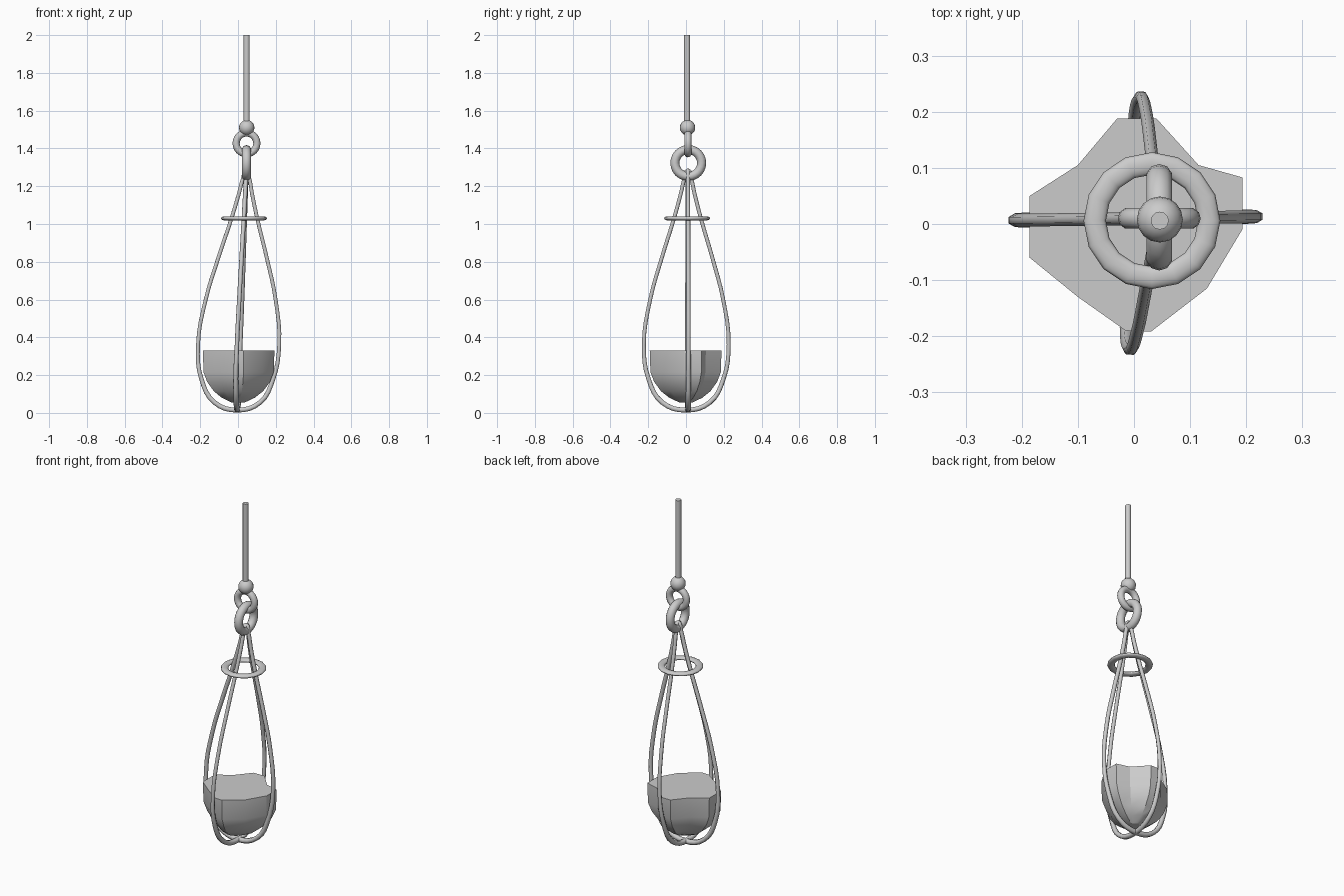
import bpy, bmesh, math
from mathutils import Vector

if "Cube" in bpy.data.objects:
    bpy.data.objects.remove(bpy.data.objects["Cube"])


def smooth(ob, angle=35):
    bpy.ops.object.select_all(action='DESELECT')
    ob.select_set(True)
    bpy.context.view_layer.objects.active = ob
    bpy.ops.object.shade_smooth_by_angle(angle=math.radians(angle))


def ring(name, loc, major, minor, rot=(0, 0, 0), flat=1.0, sides=24):
    bpy.ops.mesh.primitive_torus_add(location=loc, rotation=rot, major_radius=major,
                                     minor_radius=minor, major_segments=sides,
                                     minor_segments=10)
    ob = bpy.context.object
    ob.name = name
    ob.scale.z = flat
    smooth(ob, 60)


# Hanging rod and the ball at its end
bpy.ops.mesh.primitive_cylinder_add(vertices=12, radius=0.016, depth=0.49,
                                    location=(0.046, 0.006, 1.755))
bpy.context.object.name = "hanging_rod"
smooth(bpy.context.object)
bpy.ops.mesh.primitive_uv_sphere_add(segments=16, ring_count=10, radius=0.041,
                                     location=(0.046, 0.008, 1.51))
bpy.context.object.name = "rod_ball"
smooth(bpy.context.object, 60)

# Two interlocking chain links, and the flattened collar gathering the wires
ring("upper_link", (0.045, 0.010, 1.427), 0.055, 0.019, (math.pi / 2, 0, 0))
ring("lower_link", (0.045, 0.012, 1.323), 0.071, 0.024, (0, math.pi / 2, 0))
ring("collar_ring", (0.032, 0.006, 1.03), 0.102, 0.020, flat=0.55, sides=16)

# Teardrop wire loops: half width, height, thickness
PROFILE = [(0.0, 0.015, 1.3), (0.12, 0.055, 1.25), (0.19, 0.18, 1.15), (0.215, 0.36, 1.0),
           (0.185, 0.6, 1.0), (0.127, 0.825, 1.0), (0.068, 1.03, 1.0),
           (0.035, 1.16, 1.0), (0.017, 1.24, 1.0), (0.0, 1.283, 1.0)]


def wire_loop(name, yaw, scale, base):
    side = Vector((math.cos(yaw), math.sin(yaw), 0)) * scale
    half = [(w, z, r) for w, z, r in PROFILE]
    pts = half + [(-w, z, r) for w, z, r in half[-2:0:-1]]
    cu = bpy.data.curves.new(name, 'CURVE')
    cu.dimensions = '3D'
    cu.resolution_u = 4
    cu.bevel_depth = 0.0115
    cu.bevel_resolution = 1
    sp = cu.splines.new('BEZIER')
    sp.bezier_points.add(len(pts) - 1)
    sp.use_cyclic_u = True
    for i, (p, (w, z, r)) in enumerate(zip(sp.bezier_points, pts)):
        # the loop leans from its base toward the hanging axis
        t = max(0.0, (z - 0.2) / 1.08)
        centre = Vector(base).lerp(Vector((0.045, 0.01)), t).to_3d()
        p.co = centre + side * w + Vector((0, 0, z))
        p.radius = r
        p.handle_left_type = p.handle_right_type = 'AUTO'
    ob = bpy.data.objects.new(name, cu)
    bpy.context.collection.objects.link(ob)
    bpy.ops.object.select_all(action='DESELECT')
    ob.select_set(True)
    bpy.context.view_layer.objects.active = ob
    bpy.ops.object.convert(target='MESH')
    smooth(bpy.context.object, 70)


wire_loop("wire_loop_side", 0.015, 1.0, (-0.004, 0.010))
wire_loop("wire_loop_front", math.pi / 2 - 0.04, 1.045, (-0.004, 0.0))

# Faceted lump with a flat top and rounded underside, held by the wires
OUTLINE = [(-0.03, 0.188), (0.04, 0.188), (0.115, 0.105), (0.193, 0.083),
           (0.193, -0.01), (0.13, -0.115), (0.03, -0.192), (-0.015, -0.19),
           (-0.10, -0.13), (-0.186, -0.06), (-0.186, 0.05), (-0.10, 0.105)]
LAYERS = [(0.33, 1.0), (0.215, 0.98), (0.165, 0.88), (0.115, 0.69), (0.08, 0.46), (0.055, 0.18)]
bm = bmesh.new()
rows = [[bm.verts.new((x * s, y * s, z)) for x, y in OUTLINE] for z, s in LAYERS]
n = len(OUTLINE)
for a, b in zip(rows, rows[1:]):
    for i in range(n):
        j = (i + 1) % n
        bm.faces.new((a[i], a[j], b[j], b[i]))
bm.faces.new(rows[0])
bm.faces.new(rows[-1])
bmesh.ops.recalc_face_normals(bm, faces=bm.faces)
me = bpy.data.meshes.new("basket_lump")
bm.to_mesh(me)
bm.free()
lump = bpy.data.objects.new("basket_lump", me)
bpy.context.collection.objects.link(lump)
smooth(lump, 25)
